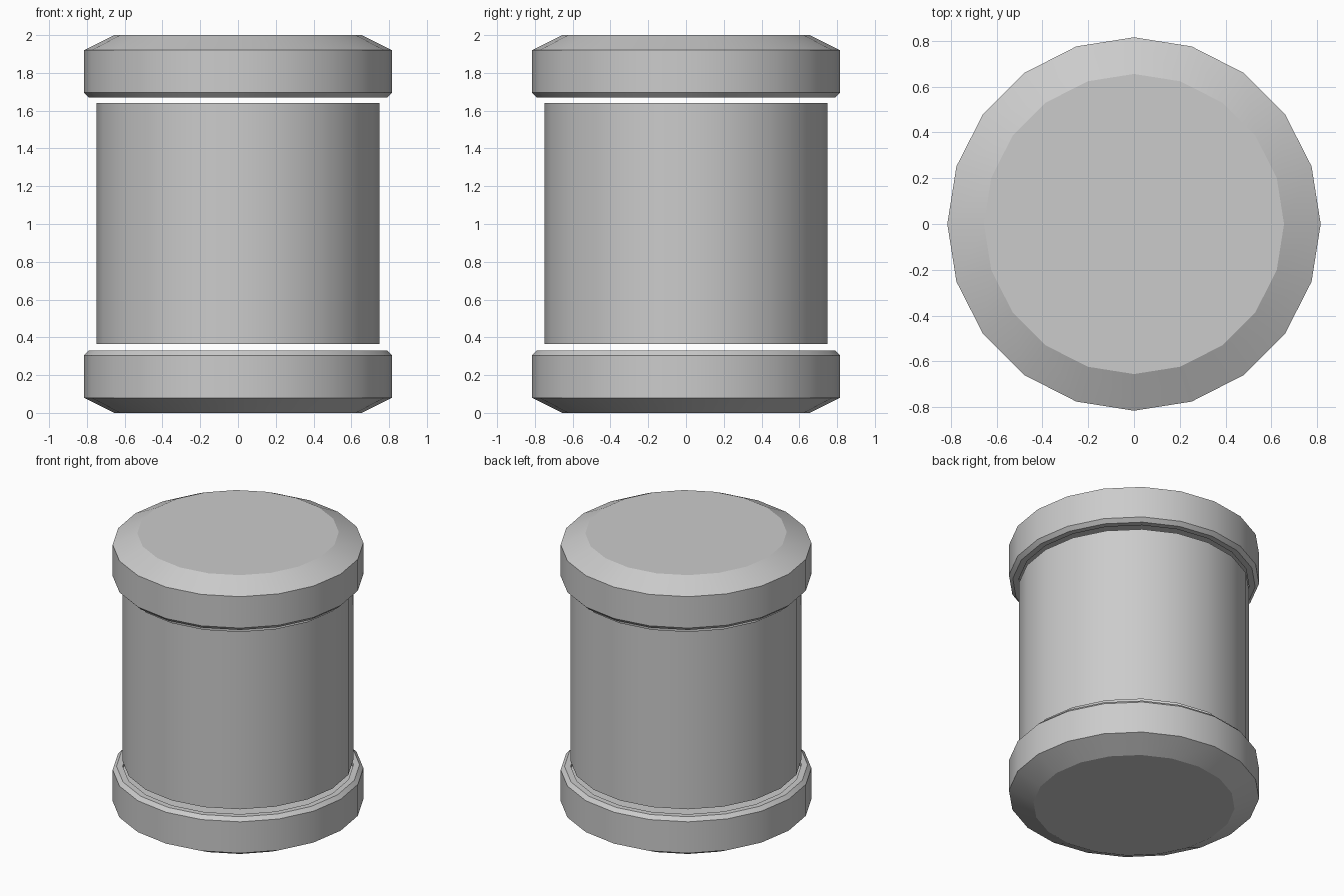
import bpy, bmesh, math

if "Cube" in bpy.data.objects:
    bpy.data.objects.remove(bpy.data.objects["Cube"])

SIDES = 20


def lathe(name, profile, cap_start=False, cap_end=False, flip_z=False):
    """Spin a (radius, height) profile into a 20-sided shell."""
    bm = bmesh.new()
    rings = []
    for r, z in profile:
        if flip_z:
            z = 2.0 - z
        rings.append([bm.verts.new((r * math.cos(2 * math.pi * i / SIDES),
                                    r * math.sin(2 * math.pi * i / SIDES), z))
                      for i in range(SIDES)])
    for a, b in zip(rings, rings[1:]):
        for i in range(SIDES):
            j = (i + 1) % SIDES
            bm.faces.new((a[i], a[j], b[j], b[i]))
    if cap_start:
        bm.faces.new(rings[0][::-1])
    if cap_end:
        bm.faces.new(rings[-1])
    if flip_z:
        bmesh.ops.reverse_faces(bm, faces=bm.faces[:])
    mesh = bpy.data.meshes.new(name)
    bm.to_mesh(mesh)
    bm.free()
    obj = bpy.data.objects.new(name, mesh)
    bpy.context.collection.objects.link(obj)
    bpy.ops.object.select_all(action='DESELECT')
    obj.select_set(True)
    bpy.context.view_layer.objects.active = obj
    bpy.ops.object.shade_smooth_by_angle(angle=math.radians(24))
    return obj


# Chamfered end cap with a bevelled lip and shallow recess
end_cap = [(0.655, 0.0), (0.815, 0.08), (0.815, 0.305), (0.79, 0.33),
           (0.75, 0.33), (0.75, 0.30)]
lathe("bottom_cap", end_cap, cap_start=True, cap_end=True)
lathe("top_cap", end_cap, cap_start=True, cap_end=True, flip_z=True)

# Open tube floating between the caps
lathe("body_tube", [(0.75, 0.365), (0.75, 1.64)])
